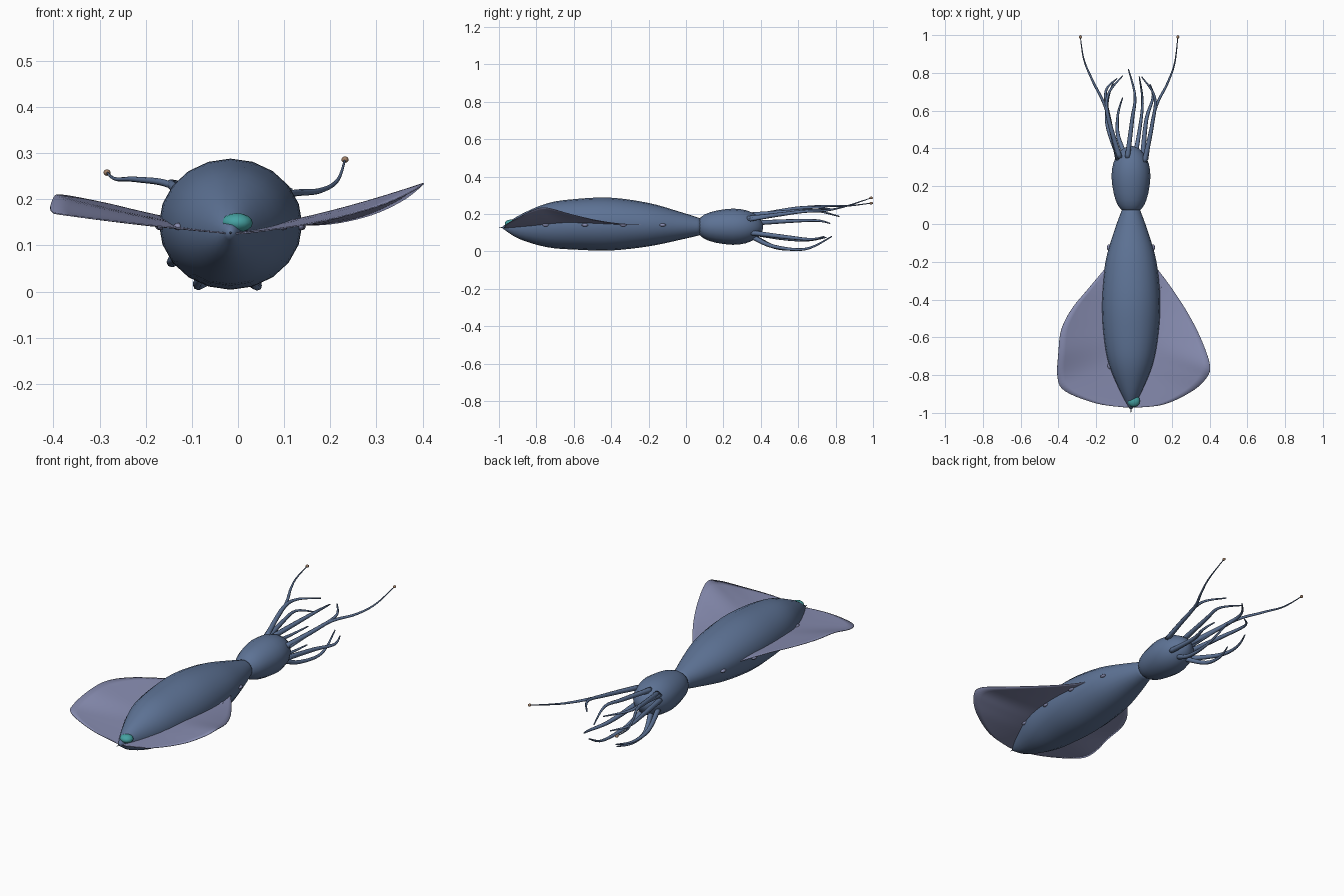
import bpy, bmesh, math
from mathutils import Vector

if "Cube" in bpy.data.objects:
    bpy.data.objects.remove(bpy.data.objects["Cube"])

def material(name, rgb):
    m = bpy.data.materials.new(name)
    m.diffuse_color = (*rgb, 1)
    m.use_nodes = True
    m.node_tree.nodes["Principled BSDF"].inputs["Base Color"].default_value = m.diffuse_color
    return m

SKIN = material("skin_blue", (0.11, 0.17, 0.30))
FIN = material("fin_lilac", (0.24, 0.26, 0.43))
TEAL = material("teal", (0.06, 0.36, 0.36))
TAN = material("tan", (0.36, 0.22, 0.14))
CX = -0.016

def mesh_object(name, bm, mat):
    bmesh.ops.recalc_face_normals(bm, faces=bm.faces)
    me = bpy.data.meshes.new(name)
    bm.to_mesh(me)
    bm.free()
    for p in me.polygons:
        p.use_smooth = True
    me.materials.append(mat)
    ob = bpy.data.objects.new(name, me)
    bpy.context.collection.objects.link(ob)
    return ob

def spline(pts, n):
    """Catmull-Rom samples through tuples of any length."""
    ext = [pts[0]] + list(pts) + [pts[-1]]
    out = []
    for i in range(len(pts) - 1):
        a, b, c, d = ext[i:i + 4]
        for k in range(n):
            t = k / n
            out.append(tuple(0.5 * (2 * q + (r - p) * t + (2 * p - 5 * q + 4 * r - s) * t * t
                       + (3 * q - p - 3 * r + s) * t ** 3) for p, q, r, s in zip(a, b, c, d)))
    return out + [tuple(pts[-1])]

def loft(name, stations, mat, sides=20):
    """Elliptical rings (y, z, rx, rz) along y, capped at both ends."""
    bm = bmesh.new()
    rings = []
    for y, z, rx, rz in stations:
        rings.append([bm.verts.new((CX + rx * math.cos(2 * math.pi * i / sides), y,
                                    z + rz * math.sin(2 * math.pi * i / sides))) for i in range(sides)])
    for a, b in zip(rings, rings[1:]):
        for i in range(sides):
            j = (i + 1) % sides
            bm.faces.new((a[i], a[j], b[j], b[i]))
    bm.faces.new(rings[0])
    bm.faces.new(rings[-1])
    return mesh_object(name, bm, mat)

def ball(name, loc, size, mat, seg=12):
    bm = bmesh.new()
    bmesh.ops.create_uvsphere(bm, u_segments=seg, v_segments=8, radius=1)
    bmesh.ops.scale(bm, vec=size, verts=bm.verts)
    ob = mesh_object(name, bm, mat)
    ob.location = loc
    return ob

def limb(name, pts, r0, r1):
    """Tapered tube along a smooth path."""
    path = [Vector(p) for p in spline(pts, 7)]
    n, sides = len(path), 8
    bm = bmesh.new()
    rings = []
    for k, p in enumerate(path):
        d = (path[min(k + 1, n - 1)] - path[max(k - 1, 0)]).normalized()
        u = d.cross(Vector((0, 0, 1))).normalized()
        v = u.cross(d)
        r = r0 + (r1 - r0) * k / (n - 1)
        rings.append([bm.verts.new(p + r * (u * math.cos(i * math.tau / sides) + v * math.sin(i * math.tau / sides)))
                      for i in range(sides)])
    for a, b in zip(rings, rings[1:]):
        for i in range(sides):
            j = (i + 1) % sides
            bm.faces.new((a[i], a[j], b[j], b[i]))
    bm.faces.new(rings[0])
    bm.faces.new(rings[-1])
    return mesh_object(name, bm, SKIN)

# Mantle and head
mantle = [(-0.98, 0.128, 0.006, 0.006), (-0.89, 0.13, 0.056, 0.064), (-0.74, 0.14, 0.118, 0.118),
          (-0.58, 0.145, 0.147, 0.136), (-0.4, 0.146, 0.155, 0.141), (-0.2, 0.143, 0.135, 0.116),
          (-0.04, 0.137, 0.09, 0.077), (0.08, 0.132, 0.046, 0.044)]
loft("mantle", spline(mantle, 4), SKIN)
head = [(0.07, 0.045), (0.1, 0.07), (0.16, 0.091), (0.25, 0.103), (0.32, 0.094), (0.37, 0.07),
        (0.4, 0.04), (0.413, 0.008)]
loft("head", [(y, 0.132, r, r * 0.94) for y, r in spline(head, 2)], SKIN, 16)

# Fins: sheets between the body axis and a curved outer edge
def fin(name, edge):
    bm = bmesh.new()
    rows, cols = spline(edge, 5), 10
    grid = []
    for k, (x, y, z) in enumerate(rows):
        ry = -0.24 - 0.73 * k / (len(rows) - 1)
        rz = 0.143 - 0.017 * k / (len(rows) - 1)
        grid.append([bm.verts.new((CX + (x - CX) * t, ry + (y - ry) * t, rz + (z - rz) * t ** 1.4))
                     for t in (0.02 + 0.98 * c / cols for c in range(cols + 1))])
    for a, b in zip(grid, grid[1:]):
        for c in range(cols):
            bm.faces.new((a[c], a[c + 1], b[c + 1], b[c]))
    ob = mesh_object(name, bm, FIN)
    mod = ob.modifiers.new("thickness", 'SOLIDIFY')
    mod.thickness = 0.003
    mod.offset = 0

fin("right_fin", [(0.11, -0.22, 0.145), (0.2, -0.34, 0.147), (0.29, -0.48, 0.167), (0.36, -0.62, 0.2),
                  (0.402, -0.75, 0.234), (0.38, -0.82, 0.219), (0.3, -0.89, 0.184),
                  (0.16, -0.955, 0.148), (0.02, -0.972, 0.127)])
fin("left_fin", [(-0.14, -0.22, 0.15), (-0.24, -0.34, 0.18), (-0.33, -0.45, 0.2), (-0.385, -0.56, 0.209),
                 (-0.4, -0.68, 0.203), (-0.405, -0.81, 0.175), (-0.365, -0.885, 0.165),
                 (-0.2, -0.95, 0.145), (-0.04, -0.972, 0.128)])

# Tail light and spike
ball("tail_light", (-0.002, -0.937, 0.149), (0.034, 0.032, 0.021), TEAL)
loft("tail_spike", [(-1.0, 0.127, 0.001, 0.001), (-0.96, 0.128, 0.004, 0.004)], SKIN, 8)

# Side spots along the mantle
for y, r in ((-0.125, 0.117), (-0.335, 0.153), (-0.54, 0.15), (-0.75, 0.114)):
    for side in (-1, 1):
        ball("side_spot", (CX + side * r, y, 0.141), (0.01, 0.018, 0.008), FIN)

# Arms
arms = [
    [(-0.075, 0.35, 0.185), (-0.14, 0.58, 0.228), (-0.135, 0.69, 0.235), (-0.06, 0.785, 0.225)],
    [(-0.085, 0.34, 0.15), (-0.13, 0.55, 0.162), (-0.15, 0.7, 0.165), (-0.09, 0.77, 0.15)],
    [(-0.08, 0.35, 0.1), (-0.14, 0.52, 0.07), (-0.14, 0.65, 0.06), (-0.11, 0.75, 0.075)],
    [(-0.045, 0.36, 0.08), (-0.085, 0.47, 0.025), (-0.085, 0.58, 0.01), (-0.06, 0.67, 0.02)],
    [(-0.035, 0.35, 0.195), (-0.01, 0.55, 0.212), (0.005, 0.68, 0.22), (-0.03, 0.82, 0.187)],
    [(0.005, 0.36, 0.075), (0.025, 0.47, 0.026), (0.045, 0.64, 0.013), (0.028, 0.78, 0.08)],
    [(0.055, 0.33, 0.175), (0.095, 0.52, 0.2), (0.11, 0.67, 0.22), (0.04, 0.78, 0.222)],
    [(0.045, 0.35, 0.1), (0.065, 0.55, 0.075), (0.1, 0.67, 0.065), (0.085, 0.74, 0.08)],
]
for a in arms:
    limb("arm", a, 0.014, 0.003)

# Long feeding tentacles with tan tips
for pts in ([(-0.085, 0.34, 0.175), (-0.145, 0.6, 0.23), (-0.22, 0.76, 0.243), (-0.265, 0.87, 0.244), (-0.284, 0.99, 0.258)],
            [(0.065, 0.34, 0.17), (0.11, 0.6, 0.21), (0.175, 0.74, 0.218), (0.215, 0.85, 0.24), (0.232, 0.99, 0.286)]):
    limb("tentacle", pts, 0.01, 0.002)
    ball("tentacle_tip", pts[-1], (0.008, 0.01, 0.007), TAN, 10)
